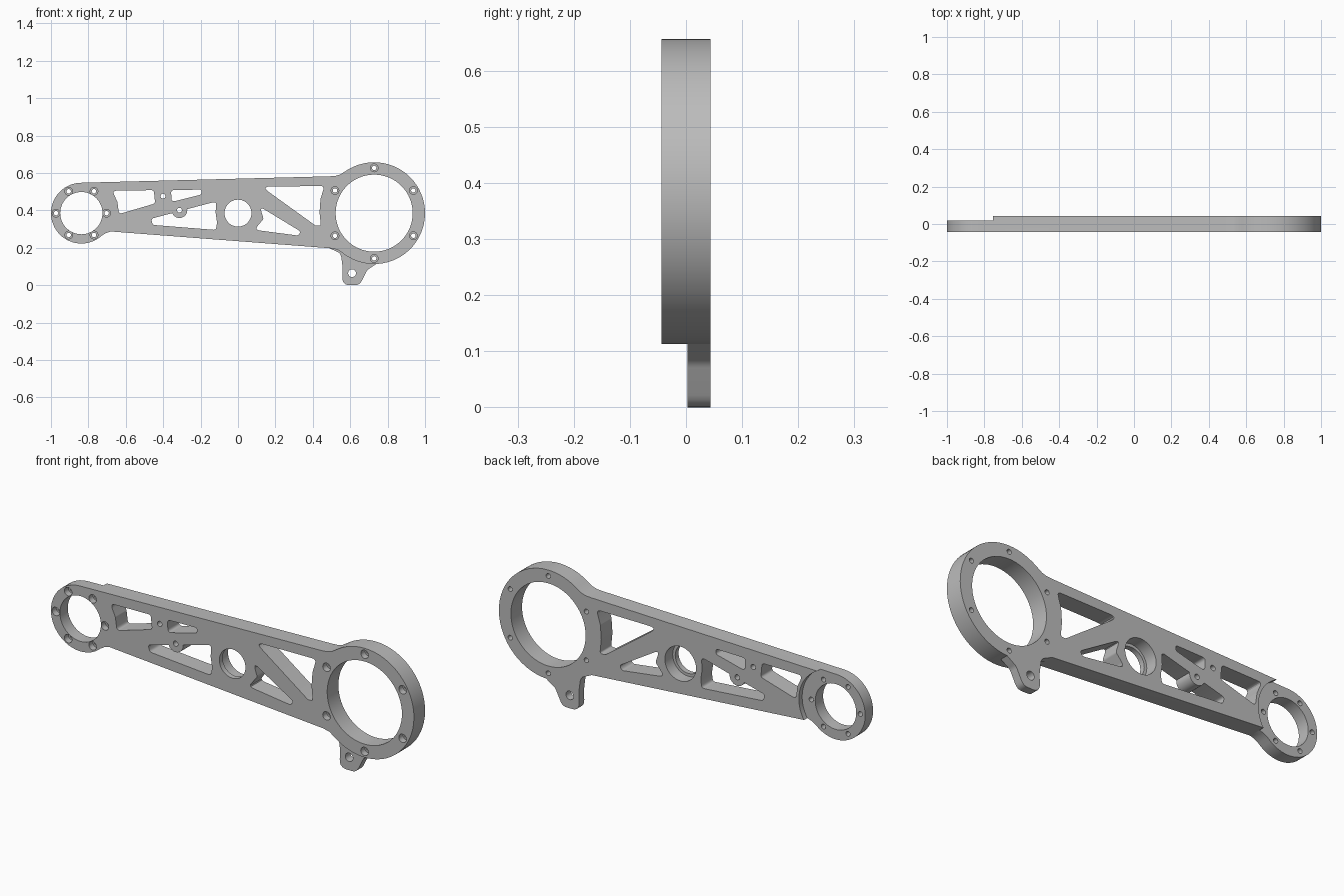
import bpy, bmesh, math
from mathutils import Vector

cube = bpy.data.objects.get("Cube")
if cube:
    bpy.data.objects.remove(cube, do_unlink=True)

FRONT, BACK = -0.044, 0.044
MID_Z = 0.385
SMALL = Vector((-0.8375, MID_Z))
LARGE = Vector((0.728, MID_Z))
SMALL_R, LARGE_R = 0.1625, 0.272

metal = bpy.data.materials.new("machined grey")
metal.use_nodes = True
grey = (0.5, 0.5, 0.5, 1)
metal.diffuse_color = grey
metal.node_tree.nodes["Principled BSDF"].inputs["Base Color"].default_value = grey


def arc(centre, radius, start, end, steps):
    angles = [math.radians(start + (end - start) * i / steps) for i in range(steps + 1)]
    return [centre + radius * Vector((math.cos(a), math.sin(a))) for a in angles]


def rounded(points, radius, steps=5):
    """Polygon with each corner eased by a short curve."""
    pts = [Vector(p) for p in points]
    out = []
    for i, p in enumerate(pts):
        a, b = pts[i - 1] - p, pts[(i + 1) % len(pts)] - p
        half = a.angle(b) / 2
        cut = min(radius / math.tan(half), a.length * 0.45, b.length * 0.45)
        s, e = p + a.normalized() * cut, p + b.normalized() * cut
        for k in range(steps + 1):
            t = k / steps
            out.append(s * (1 - t) ** 2 + p * 2 * t * (1 - t) + e * t * t)
    return out


def prism(name, outline, y0, y1):
    """Extrude an x-z outline from y0 to y1."""
    bm = bmesh.new()
    face = bm.faces.new([bm.verts.new((p.x, y0, p.y)) for p in outline])
    new = bmesh.ops.extrude_face_region(bm, geom=[face])["geom"]
    moved = [v for v in new if isinstance(v, bmesh.types.BMVert)]
    bmesh.ops.translate(bm, verts=moved, vec=(0, y1 - y0, 0))
    bmesh.ops.recalc_face_normals(bm, faces=bm.faces)
    mesh = bpy.data.meshes.new(name)
    bm.to_mesh(mesh)
    bm.free()
    mesh.materials.append(metal)
    obj = bpy.data.objects.new(name, mesh)
    bpy.context.collection.objects.link(obj)
    return obj


def combine(target, tool, operation):
    mod = target.modifiers.new(operation, "BOOLEAN")
    mod.operation = operation
    mod.solver = "EXACT"
    mod.object = tool
    bpy.context.view_layer.objects.active = target
    bpy.ops.object.modifier_apply(modifier=mod.name)
    bpy.data.objects.remove(tool, do_unlink=True)


def cut(outline, y0=-0.1, y1=0.1):
    combine(arm, prism("cutter", outline, y0, y1), "DIFFERENCE")


def bore(centre, radius, y0=-0.1, y1=0.1, steps=24):
    cut(arc(Vector(centre), radius, 0, 360 - 360 / steps, steps - 1), y0, y1)


# Arm silhouette: small ring, tapered beam, large ring
outline = arc(SMALL, SMALL_R, 92, 313, 30)
outline += [Vector(p) for p in ((-0.705, 0.279), (-0.68, 0.287), (0.5, 0.197), (0.535, 0.189))]
outline += arc(LARGE, LARGE_R, 234, 484, 44)
outline += [Vector(p) for p in ((0.545, 0.591), (0.52, 0.584), (0.49, 0.582))]
arm = prism("link_arm", outline, FRONT, BACK)

# Through pockets that leave the truss webs
pockets = [
    [(-0.672, 0.505), (-0.45, 0.508), (-0.443, 0.437), (-0.636, 0.38), (-0.645, 0.445)],
    [(-0.358, 0.508), (-0.195, 0.511), (-0.195, 0.485), (-0.355, 0.445)],
    [(-0.465, 0.355), (-0.115, 0.448), (-0.12, 0.39), (-0.112, 0.335), (-0.118, 0.295), (-0.455, 0.322)],
    [(0.125, 0.527), (0.462, 0.53), (0.441, 0.46), (0.436, 0.39), (0.443, 0.318), (0.415, 0.318)],
    [(0.116, 0.42), (0.335, 0.287), (0.322, 0.265), (0.088, 0.296), (0.137, 0.355)],
]
for pocket in pockets:
    cut(rounded(pocket, 0.016))

# Boss beside the lower pocket, then its tapped holes
boss_at = Vector((-0.313, 0.401))
combine(arm, prism("boss", arc(boss_at, 0.042, 0, 345, 23), FRONT, BACK), "UNION")
bore(boss_at, 0.013)
bore((-0.401, 0.476), 0.013)

# Mounting tab on the rear half
tab = [(0.46, 0.21), (0.55, 0.17), (0.56, 0.09), (0.557, 0.0), (0.65, 0.0),
       (0.69, 0.08), (0.75, 0.12), (0.75, 0.15), (0.68, 0.155), (0.57, 0.23)]
combine(arm, prism("mounting_tab", rounded(tab, 0.04), 0.003, BACK), "UNION")
bore((0.61, 0.064), 0.021)

# Rear relief around the small ring
bore(SMALL, 0.185, 0.018, 0.1, 64)

# Ring bores and stepped pivot bore
bore(SMALL, 0.113, steps=48)
bore(LARGE, 0.206, steps=64)
bore((0, MID_Z), 0.072, steps=40)
bore((0, MID_Z), 0.086, -0.018, 0.1, 40)

# Counterbored bolt circles
for centre, radius, offset in ((SMALL, 0.135, 0), (LARGE, 0.242, 30)):
    for place in arc(centre, radius, offset, offset + 300, 5):
        bore(place, 0.012, steps=16)
        bore(place, 0.021, -0.1, -0.012, 16)

# Smooth curved walls with crisp rims
bpy.ops.object.select_all(action="DESELECT")
arm.select_set(True)
bpy.context.view_layer.objects.active = arm
bpy.ops.object.shade_smooth_by_angle(angle=math.radians(30))
